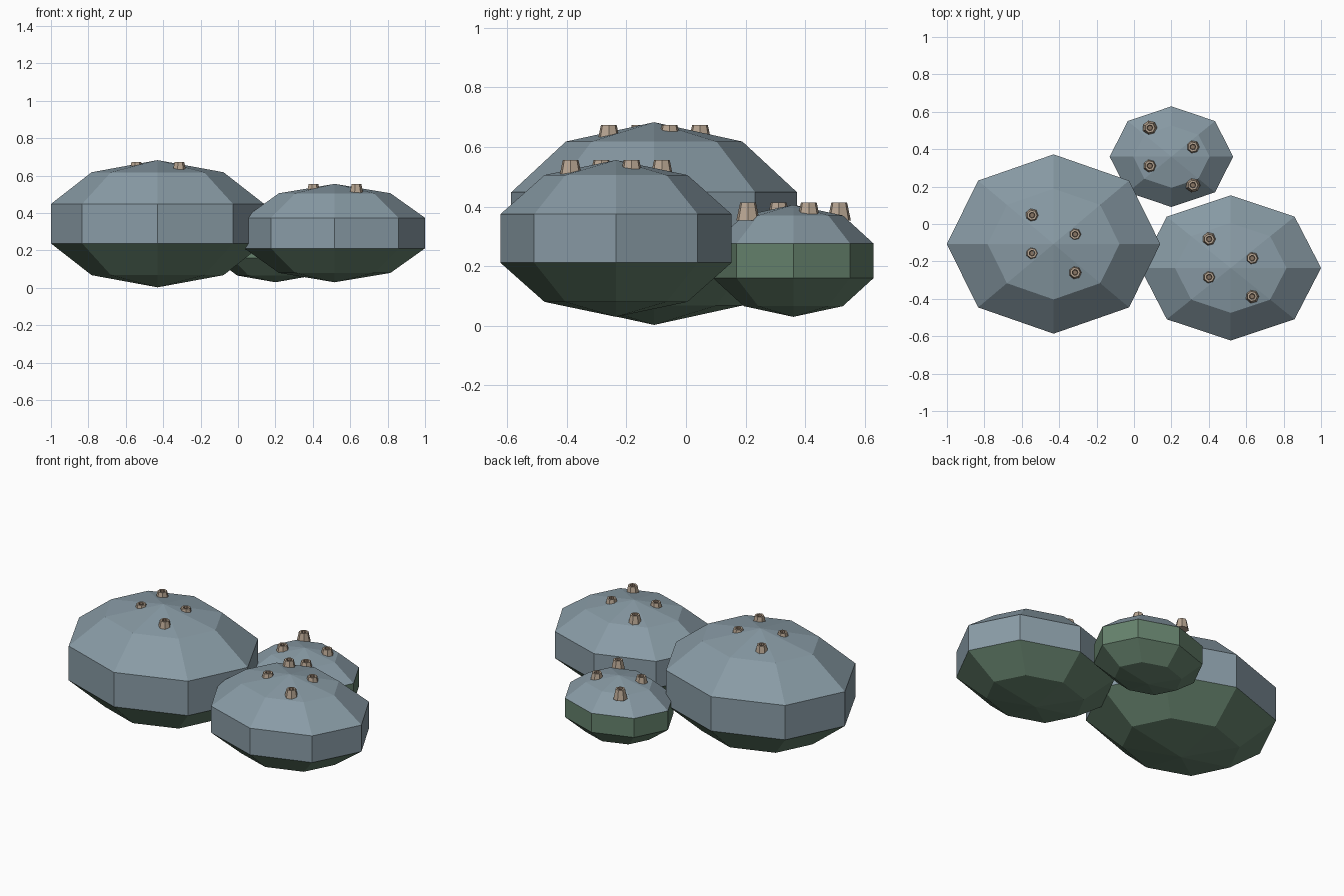
import bpy, bmesh, math
from mathutils import Matrix

if "Cube" in bpy.data.objects:
    bpy.data.objects.remove(bpy.data.objects["Cube"])


def material(name, rgb):
    m = bpy.data.materials.new(name)
    m.diffuse_color = (*rgb, 1)
    m.use_nodes = True
    m.node_tree.nodes["Principled BSDF"].inputs["Base Color"].default_value = m.diffuse_color
    return m


STONE = material("stone", (0.25, 0.33, 0.38))
ALGAE = material("algae", (0.13, 0.22, 0.15))
SHELL = material("shell", (0.48, 0.38, 0.29))
CAVITY = material("shell_cavity", (0.25, 0.18, 0.13))


def finish(name, bm, mats):
    mesh = bpy.data.meshes.new(name)
    bm.to_mesh(mesh)
    bm.free()
    for m in mats:
        mesh.materials.append(m)
    obj = bpy.data.objects.new(name, mesh)
    bpy.context.collection.objects.link(obj)
    return obj


# Boulder: coarse flattened sphere, green below the tide line
def boulder(name, centre, radii, tide=0.25):
    bm = bmesh.new()
    mat = Matrix.Translation(centre) @ Matrix.Diagonal((*radii, 1))
    bmesh.ops.create_uvsphere(bm, u_segments=8, v_segments=5, radius=1, matrix=mat)
    for f in bm.faces:
        f.material_index = int(f.calc_center_median().z < tide)
    finish(name, bm, (STONE, ALGAE))


# Barnacle: tapered cone with a recessed opening
def barnacle(name, x, y, top, sides=7):
    bm = bmesh.new()
    profile = [(0.04, -0.06), (0.027, 0), (0.016, 0), (0.013, -0.015)]
    rings = []
    for r, z in profile:
        rings.append([bm.verts.new((x + r * math.cos(i * math.tau / sides),
                                    y + r * math.sin(i * math.tau / sides),
                                    top + z)) for i in range(sides)])
    for k, (a, b) in enumerate(zip(rings, rings[1:])):
        for i in range(sides):
            j = (i + 1) % sides
            bm.faces.new((a[i], a[j], b[j], b[i])).material_index = int(k == 2)
    bm.faces.new(rings[-1]).material_index = 1
    bm.faces.new(rings[0][::-1])
    finish(name, bm, (SHELL, CAVITY))


# Three boulders: name, centre, radii, height of barnacle tips
ROCKS = [
    ("large_boulder", (-0.43, -0.107, 0.343), (0.6, 0.504, 0.34), 0.674),
    ("medium_boulder", (0.517, -0.235, 0.293), (0.508, 0.408, 0.263), 0.556),
    ("small_boulder", (0.2, 0.36, 0.218), (0.347, 0.283, 0.188), 0.414),
]
OFFSETS = [(-0.115, 0.154), (-0.115, -0.049), (0.115, 0.052), (0.115, -0.152)]

for name, c, r, tip in ROCKS:
    boulder(name, c, r)
    for n, (dx, dy) in enumerate(OFFSETS, 1):
        barnacle(f"{name}_barnacle_{n}", c[0] + dx, c[1] + dy, tip)
